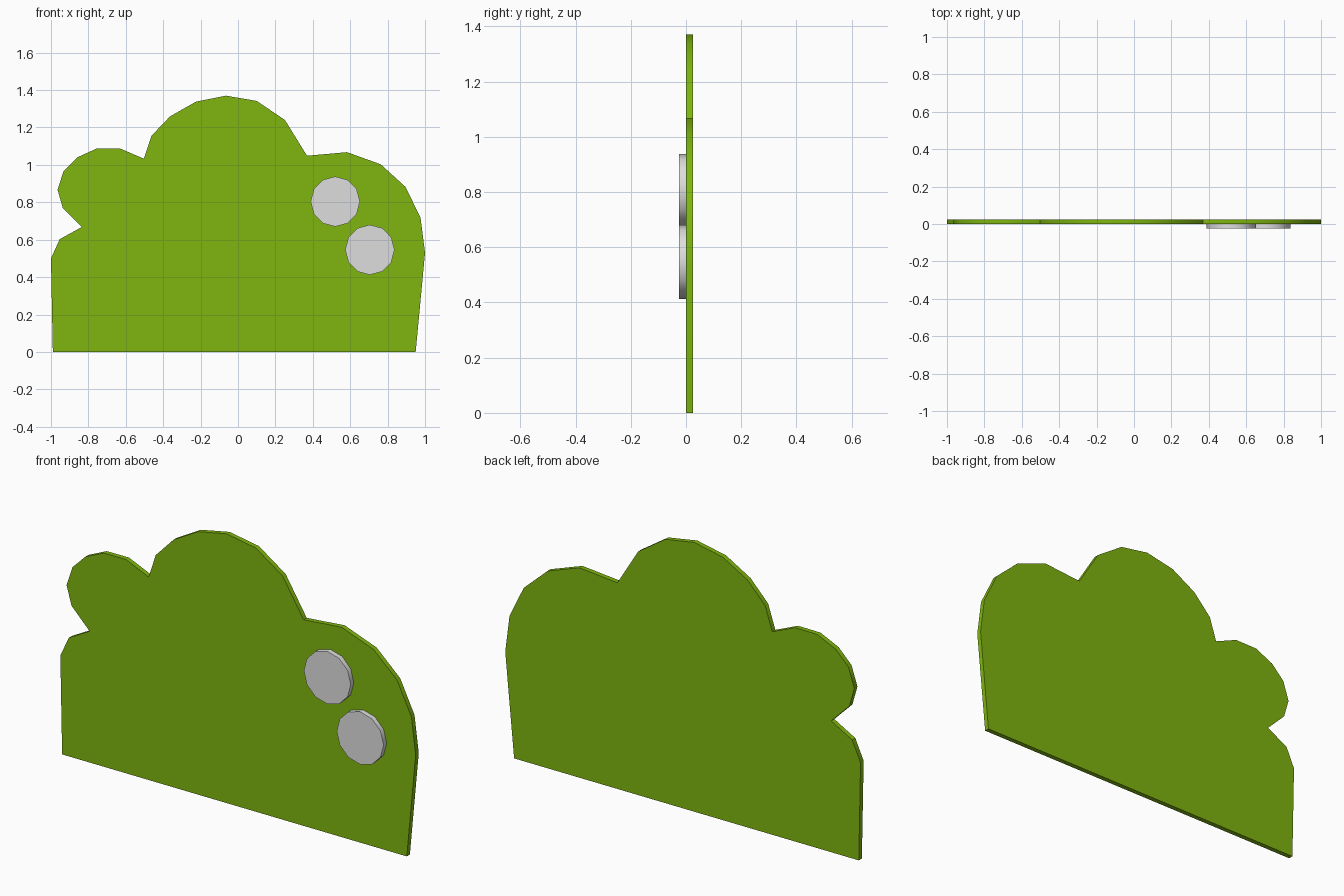
import bpy, bmesh, math

if "Cube" in bpy.data.objects:
    bpy.data.objects.remove(bpy.data.objects["Cube"])


def material(name, rgb):
    m = bpy.data.materials.new(name)
    m.diffuse_color = (*rgb, 1.0)
    m.use_nodes = True
    m.node_tree.nodes["Principled BSDF"].inputs["Base Color"].default_value = m.diffuse_color
    return m


def slab(name, outline, y0, y1, mat):
    """Extrude an (x, z) outline along y and shade the rim smooth."""
    bm = bmesh.new()
    face = bm.faces.new([bm.verts.new((x, y0, z)) for x, z in outline])
    ext = bmesh.ops.extrude_face_region(bm, geom=[face], use_keep_orig=True)
    for v in ext["geom"]:
        if isinstance(v, bmesh.types.BMVert):
            v.co.y = y1
    bmesh.ops.recalc_face_normals(bm, faces=bm.faces)
    me = bpy.data.meshes.new(name)
    bm.to_mesh(me)
    bm.free()
    me.materials.append(mat)
    ob = bpy.data.objects.new(name, me)
    bpy.context.collection.objects.link(ob)
    bpy.ops.object.select_all(action='DESELECT')
    ob.select_set(True)
    bpy.context.view_layer.objects.active = ob
    bpy.ops.object.shade_smooth_by_angle(angle=math.radians(35))
    return ob


green = material("leaf green", (0.21, 0.46, 0.005))
pale = material("pale grey", (0.73, 0.73, 0.73))

# Bush silhouette: base, left lobes, crown, right lobe
outline = [
    (-0.99, 0), (-1.0, 0.50), (-0.953, 0.603), (-0.835, 0.668),
    (-0.937, 0.77), (-0.965, 0.868), (-0.932, 0.968), (-0.86, 1.04),
    (-0.757, 1.087), (-0.631, 1.088), (-0.503, 1.033),
    (-0.463, 1.155), (-0.364, 1.259), (-0.225, 1.338), (-0.064, 1.37),
    (0.10, 1.342), (0.251, 1.24), (0.369, 1.049),
    (0.583, 1.068), (0.763, 1.003), (0.896, 0.882), (0.976, 0.717),
    (1.0, 0.53), (0.95, 0),
]
slab("bush_board", outline, 0.0, 0.025, green)

# Two pale round flowers on the front
for name, cx, cz in (("upper_flower_disc", 0.52, 0.804),
                     ("lower_flower_disc", 0.705, 0.546)):
    ring = [(cx + 0.132 * math.cos(math.tau * i / 12),
             cz + 0.134 * math.sin(math.tau * i / 12)) for i in range(12)]
    slab(name, ring, -0.025, 0.0, pale)
